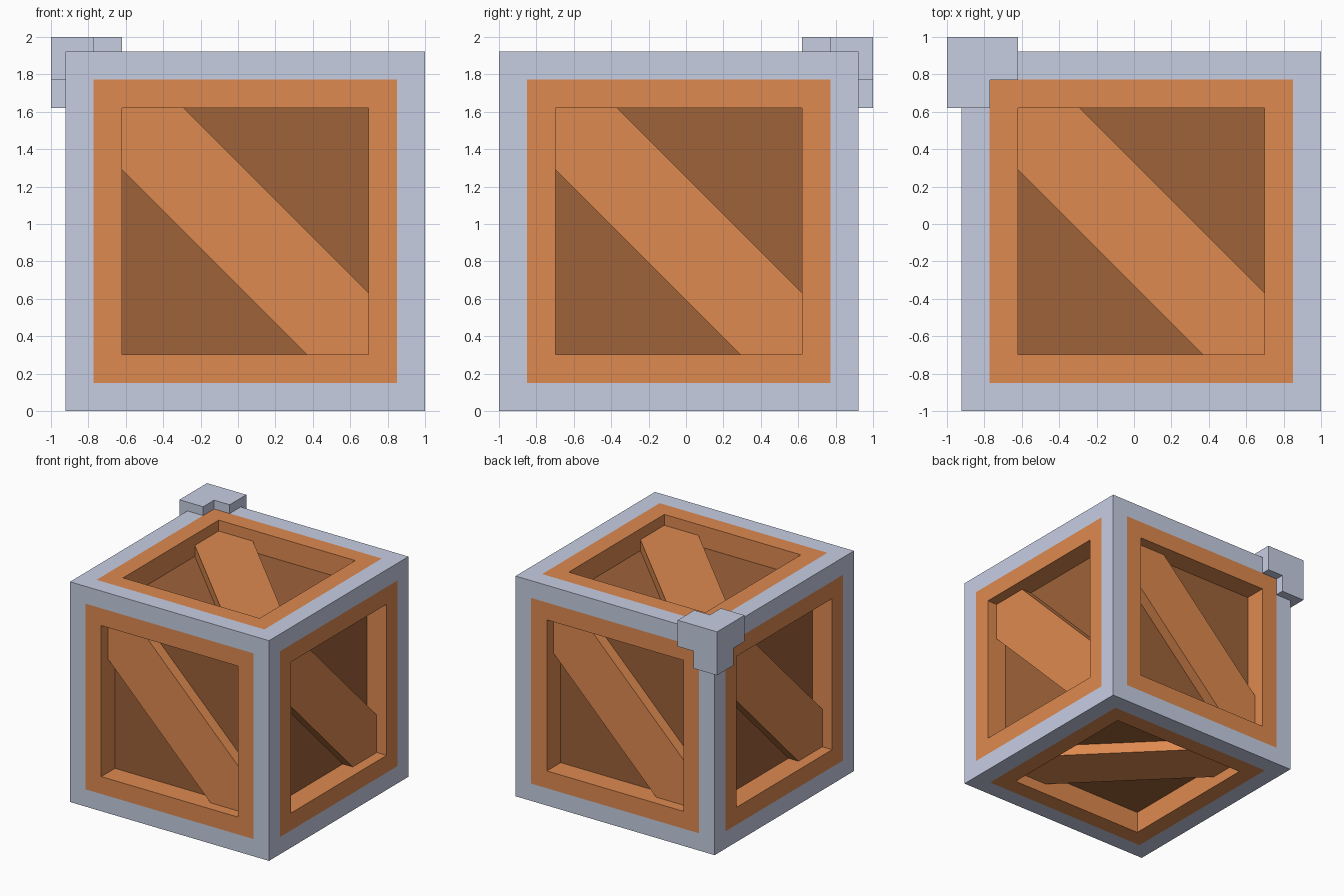
import bpy
import bmesh
from mathutils import Matrix, Vector

HALF = 0.9615          # half the crate's side
RIM = 0.151            # width of the metal rim and of the wooden frame
RECESS = 0.19          # depth of the panels
BRACE_DEPTH = 0.095    # depth of the brace fronts
CENTRE = Vector((1 - HALF, HALF - 1, HALF))

if "Cube" in bpy.data.objects:
    bpy.data.objects.remove(bpy.data.objects["Cube"], do_unlink=True)


def make_material(name, rgb):
    mat = bpy.data.materials.new(name)
    mat.use_nodes = True
    colour = (*rgb, 1.0)
    mat.diffuse_color = colour
    bsdf = next(n for n in mat.node_tree.nodes if n.type == "BSDF_PRINCIPLED")
    bsdf.inputs["Base Color"].default_value = colour
    return mat


metal = make_material("pale_metal", (0.571, 0.617, 0.768))
wood = make_material("light_wood", (0.730, 0.254, 0.080))
dark_wood = make_material("dark_wood", (0.342, 0.122, 0.041))


def finish(bm, name, materials):
    bmesh.ops.recalc_face_normals(bm, faces=bm.faces[:])
    mesh = bpy.data.meshes.new(name)
    bm.to_mesh(mesh)
    bm.free()
    for mat in materials:
        mesh.materials.append(mat)
    obj = bpy.data.objects.new(name, mesh)
    bpy.context.collection.objects.link(obj)
    return obj


def push_faces(bm, faces, distance):
    """Extrude each face on its own along its normal; return the moved faces."""
    moved = bmesh.ops.extrude_discrete_faces(bm, faces=faces)["faces"]
    for face in moved:
        face.normal_update()
        bmesh.ops.translate(bm, verts=face.verts, vec=face.normal * distance)
    return moved


# Crate body: metal rim, flush wooden frame, sunken dark panel on every side
bm = bmesh.new()
bmesh.ops.create_cube(bm, size=2 * HALF, matrix=Matrix.Translation(CENTRE))
sides = bm.faces[:]
bmesh.ops.inset_individual(bm, faces=sides, thickness=RIM, use_even_offset=True)
for face in sides:
    face.material_index = 1
bmesh.ops.inset_individual(bm, faces=sides, thickness=RIM, use_even_offset=True)
for panel in push_faces(bm, sides, -RECESS):
    panel.material_index = 2
finish(bm, "crate_body", [metal, wood, dark_wood])

# Diagonal braces: one clipped band per side, running from -u,+v to +u,-v
X, Y, Z = Vector((1, 0, 0)), Vector((0, 1, 0)), Vector((0, 0, 1))
SIDES = {
    "front": (X, Z), "left": (Y, Z), "back": (-X, Z),
    "right": (-Y, Z), "top": (X, Y), "bottom": (Y, X),
}
reach = HALF - 2 * RIM + 0.005   # tucked slightly into the frame
cut = 0.33
outline = [(-reach, reach), (-reach, reach - cut), (reach - cut, -reach),
           (reach, -reach), (reach, cut - reach), (cut - reach, reach)]
for side, (u, v) in SIDES.items():
    n = u.cross(v)
    bm = bmesh.new()
    front = bm.faces.new([bm.verts.new(CENTRE + u * a + v * b + n * (HALF - BRACE_DEPTH))
                          for a, b in outline])
    back = bmesh.ops.extrude_face_region(bm, geom=[front], use_keep_orig=True)["geom"]
    bmesh.ops.translate(bm, verts=[g for g in back if isinstance(g, bmesh.types.BMVert)],
                        vec=n * (BRACE_DEPTH - RECESS - 0.005))
    finish(bm, side + "_brace", [wood])

# Corner bracket: a block with three short arms along the crate's edges
block = 0.229
bm = bmesh.new()
bmesh.ops.create_cube(bm, size=block, matrix=Matrix.Translation(
    (block / 2 - 1, 1 - block / 2, 2 - block / 2)))
bm.normal_update()
inward = Vector((1, -1, -1))
push_faces(bm, [f for f in bm.faces if f.normal.dot(inward) > 0.5], RIM)
finish(bm, "corner_bracket", [metal])
